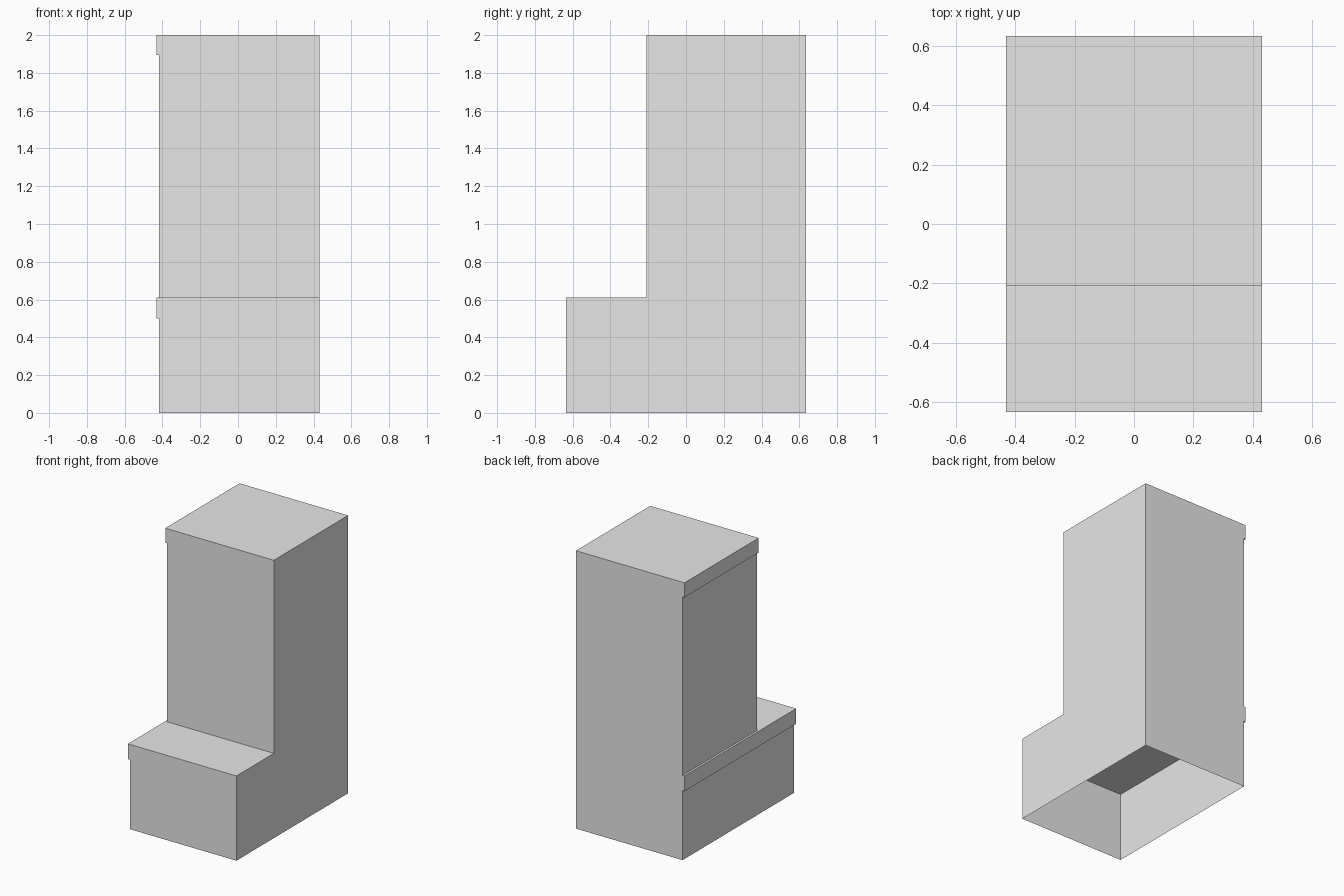
import bpy
import bmesh

cube = bpy.data.objects.get("Cube")
if cube:
    bpy.data.objects.remove(cube, do_unlink=True)

HALF_X, FRONT, STEP, BACK = 0.432, -0.635, -0.21, 0.635
WALL_X = -0.417          # recessed wall under the overhanging slabs

grey = bpy.data.materials.new("light grey")
grey.use_nodes = True
grey.diffuse_color = (0.8, 0.8, 0.8, 1)
grey.node_tree.nodes["Principled BSDF"].inputs["Base Color"].default_value = (0.8, 0.8, 0.8, 1)


def block(name, low, high, open_ends=False):
    """Axis-aligned box between two corners, optionally without top and bottom."""
    bm = bmesh.new()
    bmesh.ops.create_cube(bm, size=1)
    bm.normal_update()
    if open_ends:
        ends = [f for f in bm.faces if abs(f.normal.z) > 0.5]
        bmesh.ops.delete(bm, geom=ends, context='FACES_ONLY')
    for v in bm.verts:
        v.co = [(a + b) / 2 + c * (b - a) for a, b, c in zip(low, high, v.co)]
    mesh = bpy.data.meshes.new(name)
    bm.to_mesh(mesh)
    bm.free()
    mesh.materials.append(grey)
    bpy.context.collection.objects.link(bpy.data.objects.new(name, mesh))


# Each storey is a thin open shell capped by a slab that overhangs on one side
for name, front, bottom, under, top in (("base", FRONT, 0, 0.5, 0.61),
                                        ("tower", STEP, 0.61, 1.895, 2)):
    block(name + "_walls", (WALL_X, front, bottom), (HALF_X, BACK, under), True)
    block(name + "_slab", (-HALF_X, front, under), (HALF_X, BACK, top))
